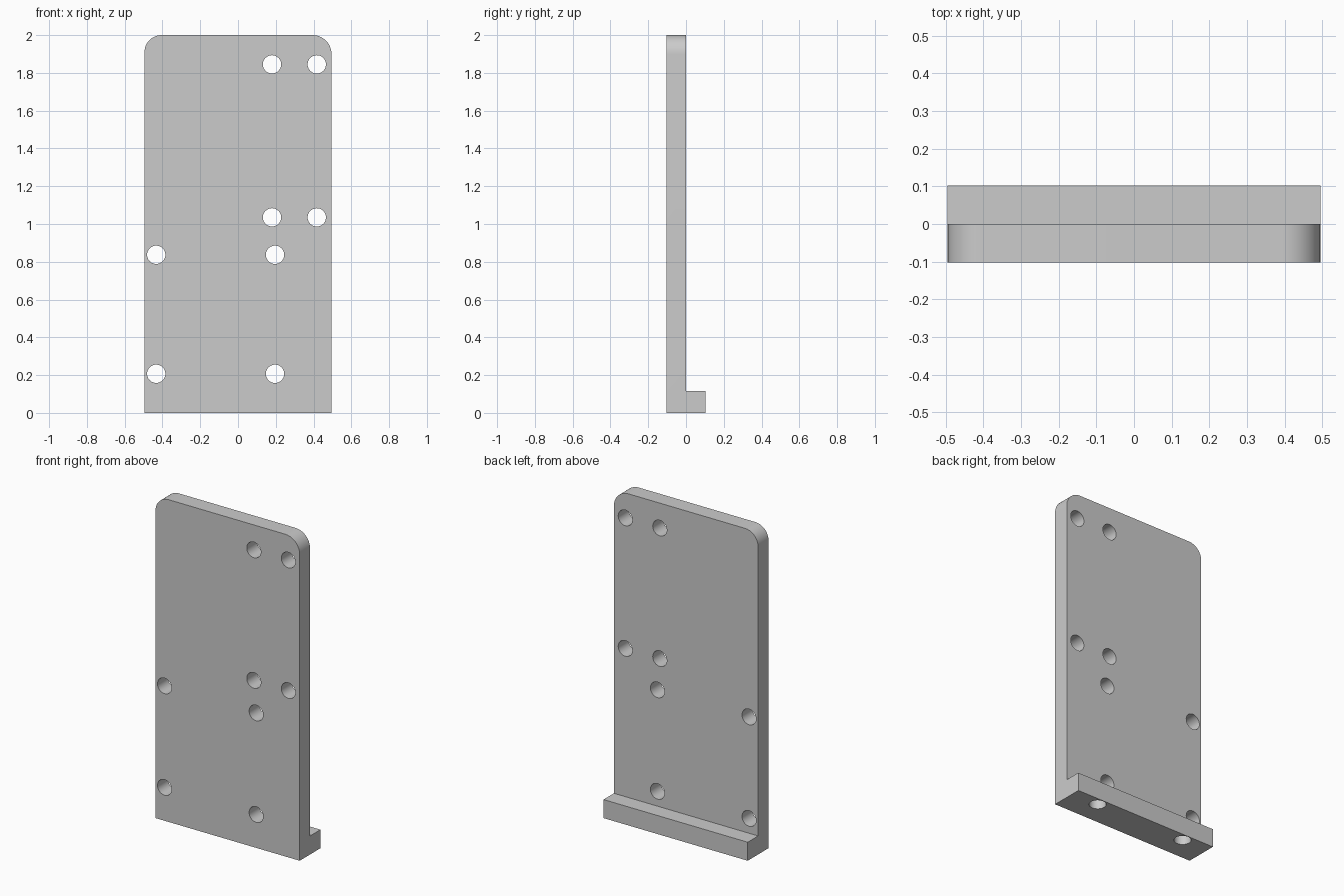
import bpy, bmesh, math

if "Cube" in bpy.data.objects:
    bpy.data.objects.remove(bpy.data.objects["Cube"], do_unlink=True)

HALF_W, HALF_D, HEIGHT, FOOT_H = 0.495, 0.102, 2.0, 0.115
HOLE_R = 0.0485

grey = bpy.data.materials.new("plain grey")
grey.use_nodes = True
grey.diffuse_color = (0.6, 0.6, 0.6, 1)
grey.node_tree.nodes["Principled BSDF"].inputs["Base Color"].default_value = (0.6, 0.6, 0.6, 1)


def make_object(name, bm):
    bmesh.ops.recalc_face_normals(bm, faces=bm.faces)
    mesh = bpy.data.meshes.new(name)
    bm.to_mesh(mesh)
    bm.free()
    mesh.materials.append(grey)
    obj = bpy.data.objects.new(name, mesh)
    bpy.context.collection.objects.link(obj)
    return obj


# L-shaped side profile swept across the width
bm = bmesh.new()
profile = [(-HALF_D, 0), (HALF_D, 0), (HALF_D, FOOT_H),
           (0, FOOT_H), (0, HEIGHT), (-HALF_D, HEIGHT)]
face = bm.faces.new([bm.verts.new((-HALF_W, y, z)) for y, z in profile])
swept = bmesh.ops.extrude_face_region(bm, geom=[face])
bmesh.ops.translate(bm, vec=(2 * HALF_W, 0, 0),
                    verts=[g for g in swept["geom"] if isinstance(g, bmesh.types.BMVert)])

# Rounded top corners
for side, radius in ((-1, 0.09), (1, 0.1)):
    edges = [e for e in bm.edges
             if all(v.co.z > HEIGHT - 0.01 and v.co.x * side > HALF_W - 0.01 for v in e.verts)]
    bmesh.ops.bevel(bm, geom=edges, offset=radius, segments=12,
                    profile=0.5, affect='EDGES')
plate = make_object("mounting_plate", bm)


# Hole cutters
def add_drill(bm, location, depth, along_y):
    drill = bmesh.ops.create_cone(bm, cap_ends=True, segments=40, radius1=HOLE_R,
                                  radius2=HOLE_R, depth=depth)["verts"]
    for v in drill:
        if along_y:
            v.co.y, v.co.z = -v.co.z, v.co.y
    bmesh.ops.translate(bm, verts=drill, vec=location)


bm = bmesh.new()
# Through holes in the upright plate
for xs, zs in (((0.18, 0.417), (1.845, 1.035)), ((-0.433, 0.196), (0.837, 0.207))):
    for x in xs:
        for z in zs:
            add_drill(bm, (x, -HALF_D / 2, z), 0.14, True)
# Blind holes in the underside of the foot
for x in (-0.315, 0.31):
    add_drill(bm, (x, 0.05, 0), 0.18, False)
cutter = make_object("hole_cutter", bm)
cutter.hide_render = True

cut = plate.modifiers.new("holes", 'BOOLEAN')
cut.operation = 'DIFFERENCE'
cut.solver = 'EXACT'
cut.object = cutter

bpy.ops.object.select_all(action='DESELECT')
plate.select_set(True)
bpy.context.view_layer.objects.active = plate
bpy.ops.object.modifier_apply(modifier=cut.name)
bpy.data.objects.remove(cutter, do_unlink=True)
bpy.ops.object.shade_smooth_by_angle(angle=math.radians(30))
